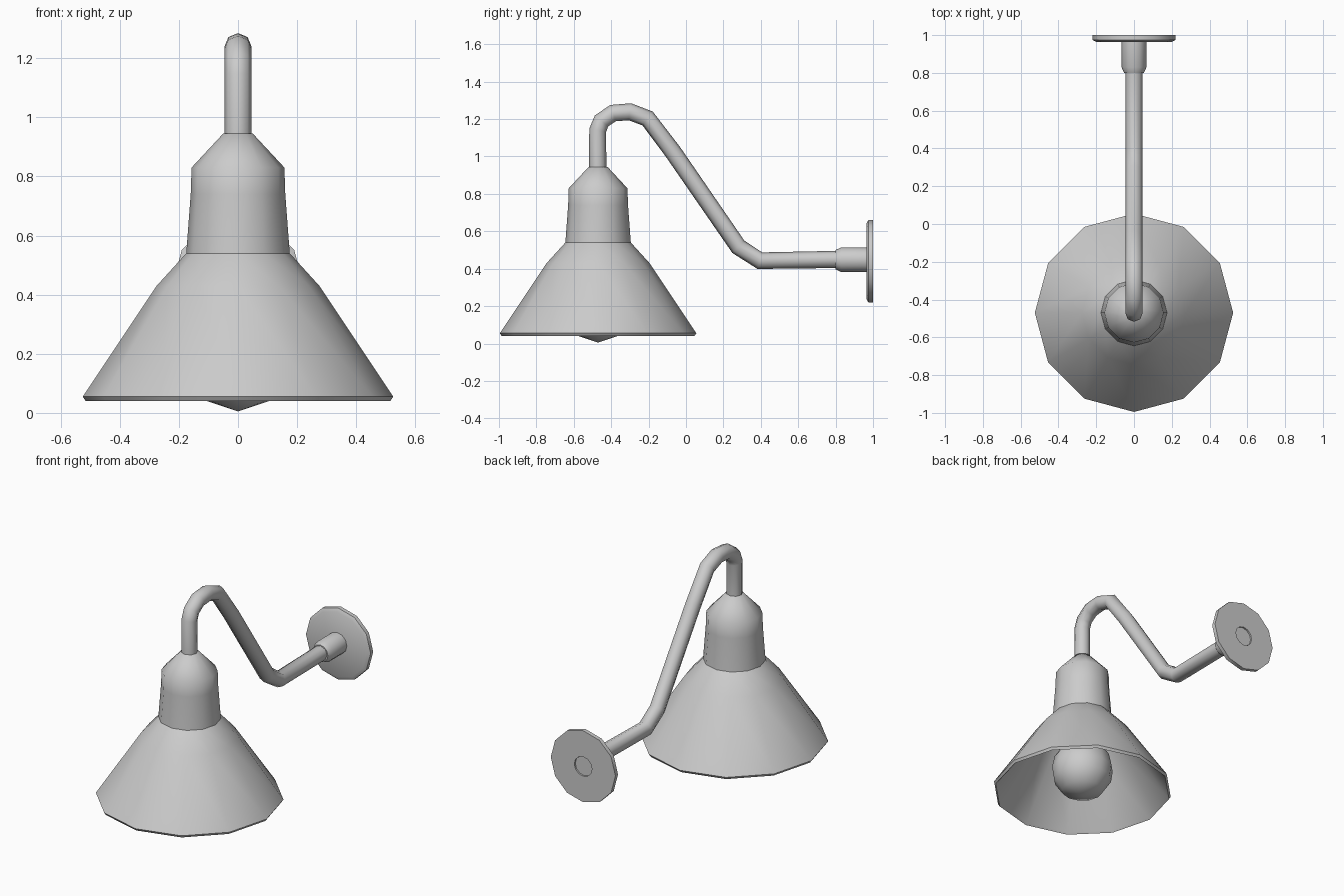
import bpy, bmesh
from math import radians, sin, cos, tau
from mathutils import Matrix

if "Cube" in bpy.data.objects:
    bpy.data.objects.remove(bpy.data.objects["Cube"])

LAMP_Y = -0.47   # axis of the shade
WALL_Z = 0.44    # height of the wall plate

grey = bpy.data.materials.new("grey_metal")
grey.use_nodes = True
grey.diffuse_color = (0.6, 0.6, 0.6, 1)
grey.node_tree.nodes["Principled BSDF"].inputs["Base Color"].default_value = (0.6, 0.6, 0.6, 1)


def finish(obj, angle=50):
    """Give the object its material and smooth shading."""
    obj.data.materials.clear()
    obj.data.materials.append(grey)
    bpy.ops.object.select_all(action="DESELECT")
    obj.select_set(True)
    bpy.context.view_layer.objects.active = obj
    bpy.ops.object.shade_smooth_by_angle(angle=radians(angle))


def lathe(name, profile, place, sides=12, angle=50):
    """Turn a (radius, height) profile about z; radius 0 makes a pole."""
    bm = bmesh.new()
    rings = []
    for r, h in profile:
        if r == 0:
            rings.append([bm.verts.new((0, 0, h))] * sides)
        else:
            rings.append([bm.verts.new((r * cos(tau * i / sides), r * sin(tau * i / sides), h))
                          for i in range(sides)])
    for a, b in zip(rings, rings[1:]):
        for i in range(sides):
            j = (i + 1) % sides
            bm.faces.new(dict.fromkeys((a[i], a[j], b[j], b[i])))
    bmesh.ops.recalc_face_normals(bm, faces=bm.faces)
    bmesh.ops.transform(bm, matrix=place, verts=bm.verts)
    mesh = bpy.data.meshes.new(name)
    bm.to_mesh(mesh)
    bm.free()
    obj = bpy.data.objects.new(name, mesh)
    bpy.context.collection.objects.link(obj)
    finish(obj, angle)
    return obj


hanging = Matrix.Translation((0, LAMP_Y, 0))
# Local z of the wall parts points along +y
wall = Matrix.Translation((0, 0, WALL_Z)) @ Matrix.Rotation(radians(-90), 4, "X")

# Flared shade: outer skin, rim, then inner skin
lathe("shade", [(0.15, 0.56), (0.175, 0.54), (0.275, 0.43), (0.525, 0.055), (0.515, 0.04),
                (0.505, 0.05), (0.262, 0.42), (0.165, 0.525), (0, 0.53)], hanging)

# Socket housing above the shade
lathe("socket_housing", [(0, 0.54), (0.175, 0.54), (0.16, 0.74), (0.157, 0.83),
                         (0.05, 0.945), (0, 0.945)], hanging)

# Bulb with a narrow neck
lathe("bulb", [(0, 0.005), (0.12, 0.045), (0.17, 0.12), (0.18, 0.19), (0.165, 0.26),
               (0.115, 0.34), (0.075, 0.42), (0.07, 0.54)], hanging, angle=60)

# Gooseneck arm
path = [(-0.472, 0.93), (-0.472, 1.14), (-0.452, 1.19), (-0.39, 1.232), (-0.3, 1.239),
        (-0.205, 1.203), (-0.07, 1.025), (0.28, 0.517), (0.395, 0.443), (0.83, 0.45)]
curve = bpy.data.curves.new("arm", "CURVE")
curve.dimensions = "3D"
curve.bevel_depth = 0.046
curve.bevel_resolution = 2
curve.use_fill_caps = True
spline = curve.splines.new("POLY")
spline.points.add(len(path) - 1)
for point, (y, z) in zip(spline.points, path):
    point.co = (0, y, z, 1)
arm = bpy.data.objects.new("arm", curve)
bpy.context.collection.objects.link(arm)
bpy.ops.object.select_all(action="DESELECT")
arm.select_set(True)
bpy.context.view_layer.objects.active = arm
bpy.ops.object.convert(target="MESH")
finish(bpy.context.view_layer.objects.active, 60)

# Collar joining the arm to the wall plate
lathe("collar", [(0, 0.8), (0.052, 0.8), (0.066, 0.83), (0.066, 0.97)],
      Matrix.Translation((0, 0, 0.008)) @ wall)

# Round wall plate with a shallow hole in its back
lathe("wall_plate", [(0, 0.964), (0.2, 0.964), (0.22, 0.975), (0.22, 1.0), (0.06, 1.0),
                     (0.06, 0.99), (0, 0.99)], wall, angle=40)
